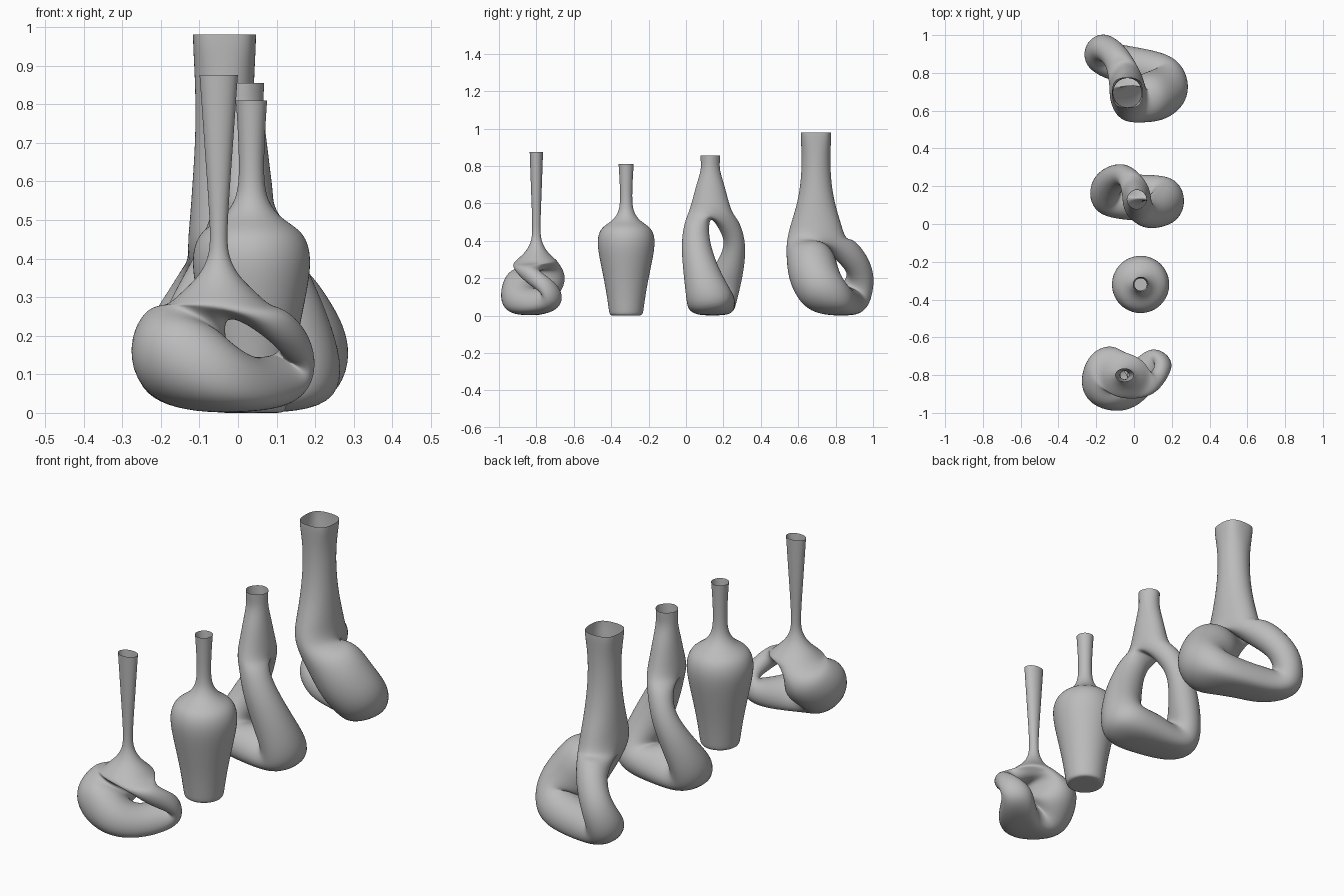
import bpy, bmesh, math
from mathutils import Vector

SIDES = 8
SWELL = 1.1  # the smoothed cage shrinks, so its rings are drawn larger

cube = bpy.data.objects.get("Cube")
if cube:
    bpy.data.objects.remove(cube, do_unlink=True)

clay = bpy.data.materials.new("grey clay")
clay.use_nodes = True
clay.diffuse_color = (0.5, 0.5, 0.5, 1)
clay.node_tree.nodes["Principled BSDF"].inputs["Base Color"].default_value = clay.diffuse_color


def bridge(bm, a, b):
    """Join two rings of equal length with quads."""
    for i in range(SIDES):
        j = (i + 1) % SIDES
        bm.faces.new((a[i], a[j], b[j], b[i]))


def neck(bm, center, profile, start=0.0, square=0.0):
    """Stack (height, x radius, y radius) rings from the mouth down; return the last."""
    previous = None
    for level, (z, rx, ry) in enumerate(profile):
        ring = []
        for i in range(SIDES):
            a = start + math.tau * i / SIDES
            k = SWELL * (1 + square * (-1) ** (i + 1) if level < 2 else 1)
            ring.append(bm.verts.new((center[0] + k * rx * math.cos(a),
                                      center[1] + k * ry * math.sin(a), z)))
        if previous:
            bridge(bm, previous, ring)
        previous = ring
    return previous


def limb_loop(bm, ring, start, path):
    """Split the neck ring in two and sweep one limb from half to half."""
    half = SIDES // 2
    saddle = [bm.verts.new(ring[0].co.lerp(ring[half].co, k / half)) for k in range(1, half)]
    first = ring[:half + 1] + saddle[::-1]
    last = (ring[half:] + [ring[0]] + saddle)[::-1]

    def middle(verts):
        return sum((v.co for v in verts), Vector()) / SIDES

    centers = [middle(first)] + [Vector(p[:3]) for p in path] + [middle(last)]
    tangent = Vector((0, 0, -1))
    u = Vector((math.cos(start), math.sin(start), 0))
    previous = first
    for k, (*_, radius) in enumerate(path, 1):
        heading = (centers[k + 1] - centers[k - 1]).normalized()
        u.rotate(tangent.rotation_difference(heading))
        tangent = heading
        v = u.cross(tangent)
        current = []
        for i in range(SIDES):
            a = math.tau * i / SIDES
            co = centers[k] + SWELL * radius * (math.cos(a) * u + math.sin(a) * v)
            co.z = max(co.z, 0)
            current.append(bm.verts.new(co))
        bridge(bm, previous, current)
        previous = current

    # Close the loop with the least twist
    turns = [last[s:] + last[:s] for s in range(SIDES)]
    bridge(bm, previous, min(turns, key=lambda t: sum(
        (p.co - q.co).length for p, q in zip(previous, t))))


def finish(name, bm):
    bmesh.ops.recalc_face_normals(bm, faces=bm.faces[:])
    mesh = bpy.data.meshes.new(name)
    bm.to_mesh(mesh)
    bm.free()
    mesh.materials.append(clay)
    mesh.shade_smooth()
    obj = bpy.data.objects.new(name, mesh)
    bpy.context.collection.objects.link(obj)
    subdivision = obj.modifiers.new("smooth skin", 'SUBSURF')
    subdivision.levels = subdivision.render_levels = 3


def looped_vase(name, center, profile, facing, path, square=0.0):
    """Vase whose neck forks; the first limb leaves towards the facing angle."""
    start = math.radians(facing - 90)
    bm = bmesh.new()
    ring = neck(bm, center, profile, start, square)
    limb_loop(bm, ring, start, path)
    finish(name, bm)


# Squat vase: fat bowl on one side, thin handle on the other
looped_vase(
    "squat_vase", (-0.05, -0.8),
    [(0.875, 0.05, 0.036), (0.85, 0.048, 0.035), (0.65, 0.034, 0.028), (0.46, 0.02, 0.02),
     (0.4, 0.026, 0.026), (0.35, 0.055, 0.05), (0.31, 0.1, 0.09), (0.275, 0.135, 0.135)],
    180,
    [(-0.135, -0.745, 0.21, 0.13), (-0.175, -0.86, 0.14, 0.145), (-0.06, -0.89, 0.06, 0.125),
     (0.04, -0.82, 0.045, 0.095), (0.13, -0.7, 0.09, 0.075), (0.17, -0.74, 0.16, 0.048),
     (0.1, -0.87, 0.235, 0.045)])

# Plain turned vase
bm = bmesh.new()
foot = neck(bm, (0.035, -0.32),
            [(0.81, 0.041, 0.041), (0.79, 0.039, 0.039), (0.63, 0.03, 0.03),
             (0.55, 0.038, 0.038), (0.5, 0.08, 0.08), (0.47, 0.138, 0.138),
             (0.4, 0.159, 0.159), (0.3, 0.142, 0.142), (0.15, 0.11, 0.11),
             (0.03, 0.093, 0.093), (0, 0.089, 0.089), (0, 0.06, 0.06)])
bm.faces.new(foot)
finish("turned_vase", bm)

# Twisted vase: two limbs around a tall opening
looped_vase(
    "twisted_vase", (0.015, 0.13),
    [(0.855, 0.052, 0.052), (0.83, 0.051, 0.051), (0.78, 0.05, 0.048), (0.7, 0.06, 0.075),
     (0.62, 0.07, 0.095), (0.54, 0.08, 0.12)],
    90,
    [(-0.02, 0.235, 0.48, 0.058), (-0.06, 0.27, 0.38, 0.056), (-0.125, 0.23, 0.23, 0.08),
     (-0.18, 0.15, 0.07, 0.12), (0.02, 0.14, 0.06, 0.125), (0.2, 0.13, 0.07, 0.13),
     (0.145, 0.08, 0.23, 0.095), (0.09, 0.05, 0.38, 0.078), (0.05, 0.055, 0.48, 0.068)],
    square=-0.04)

# Tall vase: wide square mouth, broad front limb and slim rear limb
looped_vase(
    "leaning_vase", (-0.035, 0.695),
    [(0.98, 0.086, 0.086), (0.95, 0.086, 0.086), (0.85, 0.076, 0.076), (0.72, 0.075, 0.08),
     (0.6, 0.083, 0.1), (0.5, 0.09, 0.132), (0.4, 0.1, 0.16)],
    270,
    [(0.06, 0.665, 0.32, 0.13), (0.125, 0.68, 0.22, 0.137), (0.18, 0.725, 0.13, 0.132),
     (0.16, 0.79, 0.065, 0.12), (0.02, 0.835, 0.055, 0.1), (-0.11, 0.855, 0.06, 0.1),
     (-0.2, 0.9, 0.1, 0.095), (-0.17, 0.94, 0.2, 0.075), (-0.12, 0.915, 0.28, 0.07),
     (-0.07, 0.85, 0.355, 0.075)],
    square=0.1)
